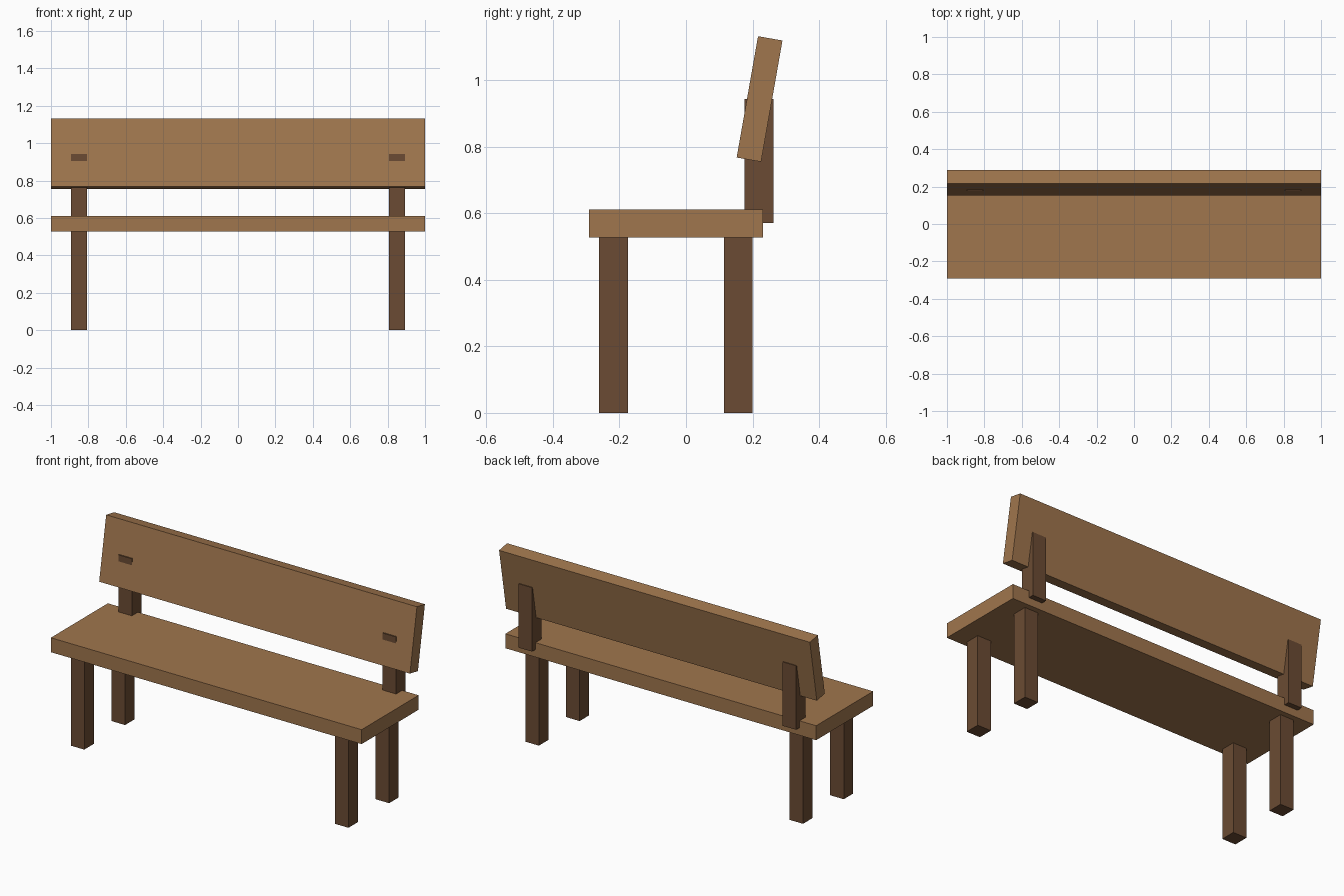
import bpy
from math import radians

if "Cube" in bpy.data.objects:
    bpy.data.objects.remove(bpy.data.objects["Cube"])


def wood(name, color):
    mat = bpy.data.materials.new(name)
    mat.diffuse_color = (*color, 1)
    mat.use_nodes = True
    mat.node_tree.nodes["Principled BSDF"].inputs["Base Color"].default_value = mat.diffuse_color
    return mat


light_wood = wood("light_wood", (0.35, 0.18, 0.075))
dark_wood = wood("dark_wood", (0.147, 0.071, 0.033))


def box(name, center, size, mat, tilt=0):
    bpy.ops.mesh.primitive_cube_add(size=1, location=center)
    ob = bpy.context.object
    ob.name = name
    ob.scale = size
    ob.rotation_euler.x = radians(tilt)
    ob.data.materials.append(mat)
    return ob


# Seat plank and backrest plank leaning backwards
box("seat", (0, -0.03, 0.569), (2, 0.524, 0.084), light_wood)
box("backrest", (0, 0.221, 0.943), (2, 0.0745, 0.37), light_wood, tilt=-10)

# Legs and backrest posts, repeated on both sides
T = 0.087
for side, x in (("left", -0.85), ("right", 0.85)):
    box(f"front_leg_{side}", (x, -0.2175, 0.265), (T, T, 0.53), dark_wood)
    box(f"rear_leg_{side}", (x, 0.157, 0.265), (T, T, 0.53), dark_wood)
    box(f"back_post_{side}", (x, 0.22, 0.757), (T, T, 0.372), dark_wood)
